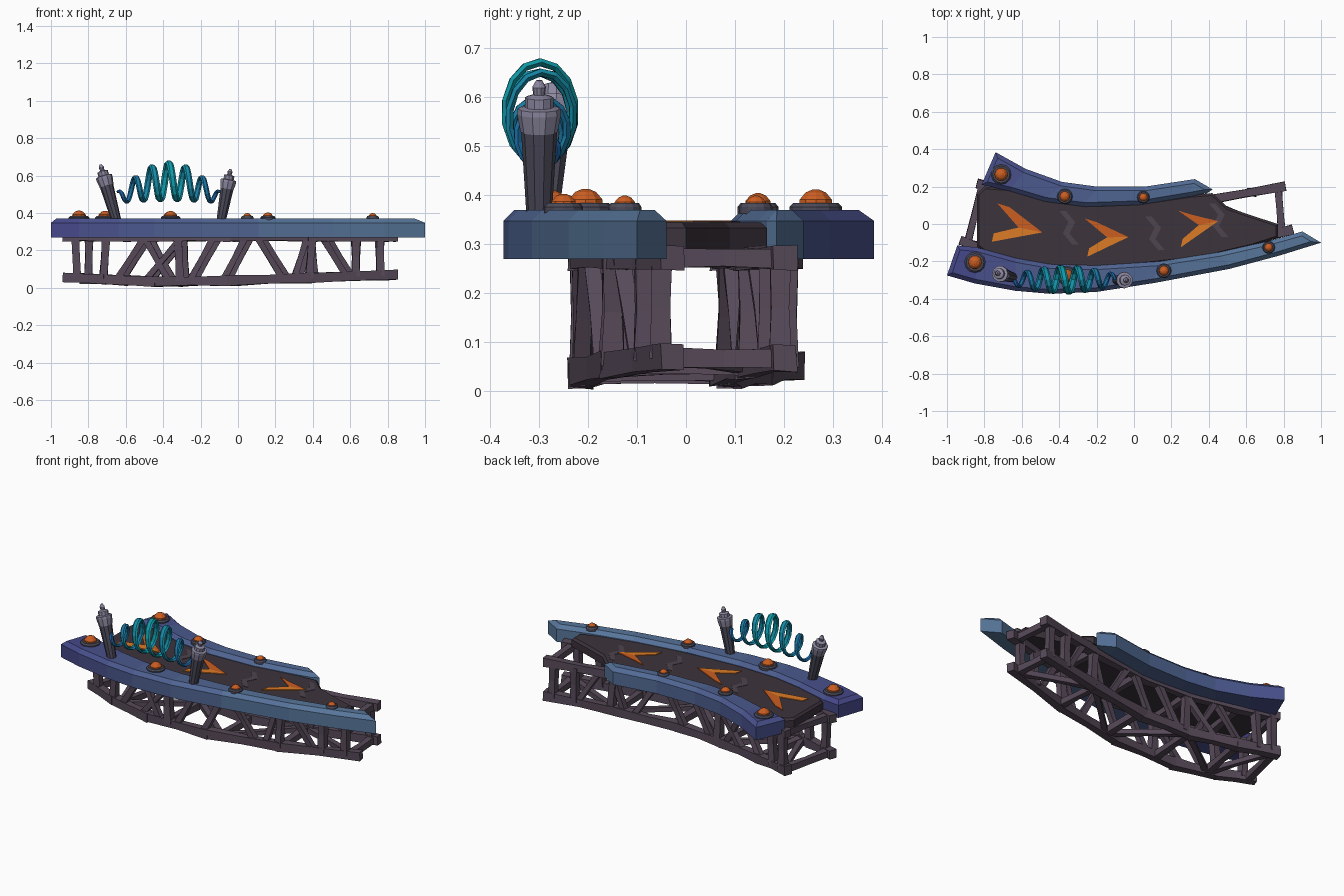
import bpy, bmesh, math, random
from mathutils import Vector as V

if "Cube" in bpy.data.objects:
    bpy.data.objects.remove(bpy.data.objects["Cube"])

random.seed(4)


def mat(name, c):
    m = bpy.data.materials.new(name)
    m.diffuse_color = (*c, 1)
    m.use_nodes = True
    m.node_tree.nodes["Principled BSDF"].inputs["Base Color"].default_value = m.diffuse_color
    return m


def ramp(name, a, b, n=8):
    return [mat(f"{name}_{i}", [p + (q - p) * i / (n - 1) for p, q in zip(a, b)]) for i in range(n)]


TIMBER = [mat("timber", (.095, .068, .1))]
DECK = [mat("deck", (.045, .033, .045))]
MARK = [mat("deck_mark", (.075, .058, .078))]
GREY = [mat("dark_metal", (.07, .068, .1))]
LIGHT = [mat("light_metal", (.27, .25, .36))]
ORANGE = [mat("orange", (.6, .11, .015))]
AMBER = [mat("amber", (.72, .2, .02))]
RAIL = ramp("rail", (.06, .065, .25), (.095, .18, .32))
COIL = ramp("coil", (.005, .33, .4), (.012, .12, .36))


def finish(bm, name, mats, grade=None):
    bmesh.ops.recalc_face_normals(bm, faces=bm.faces)
    if grade:
        for f in bm.faces:
            t = min(max(grade(f.calc_center_median()), 0), .999)
            f.material_index = int(t * len(mats))
    me = bpy.data.meshes.new(name)
    bm.to_mesh(me)
    bm.free()
    for m in mats:
        me.materials.append(m)
    ob = bpy.data.objects.new(name, me)
    bpy.context.collection.objects.link(ob)
    return ob


def loft(bm, rings):
    """Skin closed rings in order and cap both ends."""
    vs = [[bm.verts.new(p) for p in r] for r in rings]
    n = len(vs[0])
    for a, b in zip(vs, vs[1:]):
        for i in range(n):
            bm.faces.new((a[i], a[(i + 1) % n], b[(i + 1) % n], b[i]))
    bm.faces.new(vs[0])
    bm.faces.new(vs[-1])


def strip(name, outer, inner, z0, z1, bev, mats, grade=None):
    """Slab between two edge lines, with its top rim bevelled."""
    bm = bmesh.new()
    loft(bm, [[(*o, z0), (*o, z1), (*i, z1), (*i, z0)] for o, i in zip(outer, inner)])
    bmesh.ops.recalc_face_normals(bm, faces=bm.faces)
    bm.normal_update()
    rim = [e for e in bm.edges if all(v.co.z > z1 - 1e-5 for v in e.verts)
           and sum(f.normal.z > .9 for f in e.link_faces) == 1]
    bmesh.ops.bevel(bm, geom=rim, offset=bev, segments=1, affect='EDGES')
    return finish(bm, name, mats, grade)


def turned(name, base, axis, prof, n, mats):
    """Revolved profile of (radius, height) along an axis."""
    q = V(axis).to_track_quat('Z', 'Y')
    bm = bmesh.new()
    loft(bm, [[V(base) + q @ V((r * math.cos(k * math.tau / n), r * math.sin(k * math.tau / n), h))
               for k in range(n)] for r, h in prof])
    return finish(bm, name, mats)


# side rails
front_out = [(-1, -.275), (-.85, -.318), (-.635, -.357), (-.45, -.373), (-.2, -.363),
             (.11, -.315), (.51, -.24), (.78, -.168), (1, -.1)]
front_in = [(-.945, -.115), (-.84, -.125), (-.63, -.183), (-.45, -.215), (-.2, -.222),
            (.14, -.2), (.46, -.15), (.715, -.092), (.9, -.04)]
back_out = [(-.74, .384), (-.58, .295), (-.385, .225), (-.2, .2), (.06, .2), (.325, .24), (.42, .185)]
back_in = [(-.815, .21), (-.66, .175), (-.475, .12), (-.26, .092), (.03, .102), (.3, .147), (.39, .165)]
for nm, o, i in (("front_rail", front_out, front_in), ("back_rail", back_out, back_in)):
    strip(nm, o, i, .27, .37, .022, RAIL, lambda c: (c.x + 1) / 1.6)

# deck
dx = [-.84, -.8, -.66, -.45, -.2, .03, .3, .42, .5, .63, .77]
df = [-.12, -.15, -.19, -.23, -.24, -.22, -.19, -.17, -.15, -.12, -.075]
db = [.16, .2, .19, .13, .105, .115, .155, .165, .09, .045, 0]
strip("deck", list(zip(dx, df)), list(zip(dx, db)), .29, .345, .012, DECK)


def decal(name, polys, mats, z0, z1):
    bm = bmesh.new()
    for p in polys:
        loft(bm, [[(*q, z0) for q in p], [(*q, z1) for q in p]])
    finish(bm, name, mats)


# chevrons (each arm its own shade) and worn zigzag marks
for k, (up, tip, low) in enumerate([((-.73, .11), (-.49, -.045), (-.76, -.095)),
                                    ((-.265, .03), (-.03, -.07), (-.25, -.175)),
                                    ((.235, .072), (.45, .015), (.25, -.125))]):
    u, t, w = V(up), V(tip), V(low)
    notch = t.lerp((u + w) / 2, .5)
    decal(f"chevron_upper_{k}", [[u, u + V((.065, -.02)), t, notch]], ORANGE, .34, .349)
    decal(f"chevron_lower_{k}", [[notch, t, w, w + V((.01, .045))]], AMBER, .34, .349)
for k, (x, y) in enumerate([(-.4, .07), (.06, .04), (.4, .11)]):
    pts = [(x, y), (x + .05, y - .06), (x + .02, y - .12), (x + .07, y - .18)]
    decal(f"worn_mark_{k}", [[a, (a[0] + .035, a[1]), (b[0] + .035, b[1]), b]
                             for a, b in zip(pts, pts[1:])], MARK, .34, .347)


# timber truss under the deck
def lerp(x, tab):
    for (a, p), (b, q) in zip(tab, tab[1:]):
        if x <= b or b == tab[-1][0]:
            return p + (q - p) * (x - a) / (b - a)


FRONT = [(-.92, -.09), (-.72, -.165), (-.45, -.215), (-.05, -.215), (.38, -.15), (.84, -.03)]
BACK = [(-.83, .215), (-.6, .155), (-.31, .09), (0, .075), (.38, .125), (.8, .2)]
LOW = [(-.93, .055), (-.45, .033), (0, .04), (.85, .07)]


def node(side, x, top):
    return V((x, lerp(x, side), .272 if top else lerp(x, LOW)))


def beam(bm, a, b, w, h):
    """Rough four-sided timber, slimmer at mid length."""
    a, b = V(a), V(b)
    d = (b - a).normalized()
    s = d.cross(V((0, 0, 1)) if abs(d.z) < .8 else V((0, 1, 0))).normalized()
    u = s.cross(d)
    rings = []
    for t, k in ((0, 1), (.5, .85), (1, 1)):
        c = a.lerp(b, t)
        rings.append([c + (s * i * w + u * j * h) * k * random.uniform(.43, .54)
                      for i, j in ((-1, -1), (1, -1), (1, 1), (-1, 1))])
    loft(bm, rings)


for nm, side in (("front", FRONT), ("back", BACK)):
    bm = bmesh.new()
    for top in (0, 1):
        pts = [node(side, x, top) for x, _ in side]
        for a, b in zip(pts, pts[1:]):
            e = (b - a).normalized() * .01
            beam(bm, a - e, b + e, .05, .05 if top else .056)
    finish(bm, f"{nm}_chords", TIMBER)
    bm = bmesh.new()
    off = 0 if nm == "front" else .03
    for x in (-.86 + off * 2, -.72, -.31 + off, .38 + off, .63, .76):
        beam(bm, node(side, x, 0), node(side, x + random.uniform(-.02, .02), 1), .045, .045)
    diag = [(-.65, -.5), (-.5, -.3), (-.37, -.5), (-.26, -.13), (-.08, .04), (.24, .1), (.3, .37), (.58, .45)]
    for a, b in diag:
        beam(bm, node(side, a + off, 0), node(side, b + off, 1), .036, .036)
    finish(bm, f"{nm}_posts", TIMBER)

bm = bmesh.new()
ties = [(-.89, -.81), (-.66, -.6), (-.33, -.31), (.03, .03), (.4, .38), (.79, .77)]
for a, b in ties:
    for top in (0, 1):
        beam(bm, node(FRONT, a, top), node(BACK, b, top), .042, .042)
for k, (p, q) in enumerate(zip(ties, ties[1:])):
    a, b = (p[0], q[1]) if k % 2 else (q[0], p[1])
    beam(bm, node(FRONT, a, 0), node(BACK, b, 0), .036, .034)
finish(bm, "cross_ties", TIMBER)

# bolts
for k, (x, y, r) in enumerate([(-.85, -.205, .056), (-.36, -.275, .052), (.16, -.25, .04), (.72, -.125, .034),
                               (-.71, .265, .054), (-.37, .147, .042), (.05, .143, .034)]):
    turned(f"bolt_base_{k}", (x, y, .362), (0, 0, 1),
           [(r, 0), (r, .014), (r * .85, .022), (r * .6, .022)], 12, GREY)
    h = r * .45
    turned(f"bolt_dome_{k}", (x, y, .378), (0, 0, 1),
           [(r * .66, 0), (r * .64, h * .55), (r * .4, h * 1.15), (r * .12, h * 1.4)], 10, ORANGE)

# electrode pegs, leaning outward
for k, (base, tip) in enumerate([((-.65, -.285, .36), (-.735, -.262, .66)),
                                 ((-.09, -.3, .36), (-.04, -.3, .635))]):
    d = V(tip) - V(base)
    s = d.length / .3
    turned(f"peg_post_{k}", base, d, [(.026, 0), (.037, .19 * s)], 10, GREY)
    turned(f"peg_cap_{k}", base, d, [(r, h * s) for r, h in (
        (.038, .185), (.045, .225), (.044, .237), (.029, .24), (.029, .262), (.012, .268),
        (.014, .285), (.006, .3))], 10, LIGHT)

# energy coil: arched helix swelling at its middle
N, TURNS = 84, 6


def helix(t):
    x = -.64 + .54 * t
    s = math.sin(math.pi * t)
    a = math.tau * TURNS * t - math.pi / 2 - math.tau * TURNS / 2 + math.pi
    c = V((x, -.298, .485 + .085 * s))
    r = V((0, math.cos(a) * (.03 + .042 * s), math.sin(a) * (.03 + .072 * s)))
    return c, c + r


rings = []
for i in range(N + 1):
    t = i / N
    c, p = helix(t)
    tan = (helix(t + .003)[1] - helix(t - .003)[1]).normalized()
    r = (p - c).normalized()
    b = tan.cross(r).normalized()
    w = .011 + .008 * math.sin(math.pi * t)
    rings.append([p + b * w * math.cos(k * math.tau / 6) + r * .009 * math.sin(k * math.tau / 6)
                  for k in range(6)])
bm = bmesh.new()
loft(bm, rings)
finish(bm, "energy_coil", COIL, lambda c: abs(c.x + .37) / .27)
